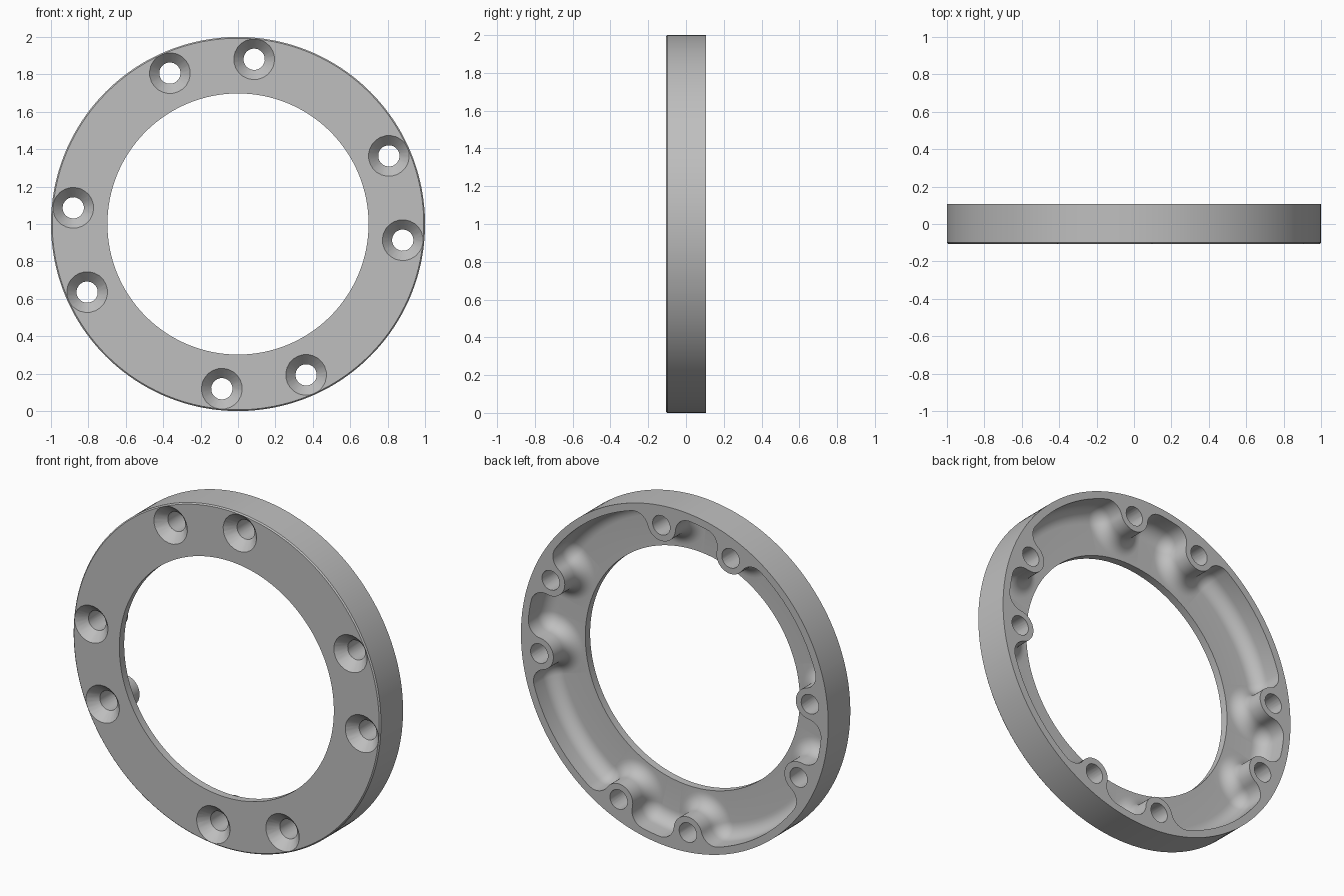
import bpy, bmesh
from math import sin, cos, pi, acos, atan2, hypot, radians

cube = bpy.data.objects.get("Cube")
if cube:
    bpy.data.objects.remove(cube, do_unlink=True)

# Main dimensions
OUTER, BORE, WALL = 1.0, 0.698, 0.957
HALF, PLATE = 0.106, 0.045
FLOOR = -HALF + PLATE
BOLT, BOSS, HOLE, SINK = 0.885, 0.092, 0.057, 0.108
NECK, FOOT = 0.085, 0.08          # fillets: boss to wall, wall to floor
BOSS_ANGLES = [radians(q * 90 + o) for q in range(4) for o in (-5.6, 24.3)]

grey = bpy.data.materials.new("grey metal")
grey.use_nodes = True
colour = (0.52, 0.52, 0.52, 1)
grey.diffuse_color = colour
grey.node_tree.nodes["Principled BSDF"].inputs["Base Color"].default_value = colour


def arc(centre, r, a0, a1, n):
    return [(centre[0] + r * cos(a0 + (a1 - a0) * i / n),
             centre[1] + r * sin(a0 + (a1 - a0) * i / n)) for i in range(n + 1)]


def polar(r, a):
    return (r * cos(a), r * sin(a))


def pocket_contour(d):
    """Inner edge of the wall with filleted bosses, moved into the pocket by d."""
    rf, reach = WALL - NECK, BOSS + NECK
    phi = acos((rf * rf + BOLT * BOLT - reach * reach) / (2 * rf * BOLT))
    f0 = polar(rf, -phi)
    psi = atan2(-f0[1], BOLT - f0[0])
    pts = []
    for i, a in enumerate(BOSS_ANGLES):
        pts += arc(polar(rf, a - phi), NECK - d, a - phi, a + psi, 10)
        pts += arc(polar(BOLT, a), BOSS + d, a + psi - pi, a - psi - pi, 20)[1:-1]
        pts += arc(polar(rf, a + phi), NECK - d, a - psi, a + phi, 10)
        nxt = BOSS_ANGLES[(i + 1) % 8] + (2 * pi if i == 7 else 0)
        n = 4 if i % 2 == 0 else 16
        pts += arc((0, 0), WALL - d, a + phi, nxt - phi, n)[1:-1]
    return pts


def circle_like(pts, r):
    return [(x * r / hypot(x, y), y * r / hypot(x, y)) for x, y in pts]


def make_object(name, bm):
    bmesh.ops.recalc_face_normals(bm, faces=bm.faces)
    me = bpy.data.meshes.new(name)
    bm.to_mesh(me)
    bm.free()
    ob = bpy.data.objects.new(name, me)
    bpy.context.collection.objects.link(ob)
    me.materials.append(grey)
    return ob


def bridge(bm, a, b):
    for i in range(len(a)):
        j = (i + 1) % len(a)
        bm.faces.new((a[i], a[j], b[j], b[i]))


# Flange body: rings lofted round the whole section
top, foot = pocket_contour(0), pocket_contour(FOOT)
rings = [(circle_like(foot, BORE), -HALF),
         (circle_like(top, OUTER - 0.007), -HALF),
         (circle_like(top, OUTER), -HALF + 0.007),
         (circle_like(top, OUTER), HALF),
         (top, HALF)]
for k in range(9):
    t = k / 8 * pi / 2
    rings.append((pocket_contour(FOOT * (1 - cos(t))), FLOOR + FOOT * (1 - sin(t))))
rings.append((circle_like(foot, BORE), FLOOR))

bm = bmesh.new()
loops = [[bm.verts.new((x, y, 1 + z)) for x, z in pts] for pts, y in rings]
for i in range(len(loops)):
    bridge(bm, loops[i], loops[(i + 1) % len(loops)])
flange = make_object("flange_ring", bm)

# Countersunk bolt holes
bm = bmesh.new()
section = [(SINK + 0.02, -HALF - 0.02), (HOLE, -HALF + 0.055), (HOLE, HALF + 0.05)]
for a in BOSS_ANGLES:
    cx, cz = polar(BOLT, a)
    cut = [[bm.verts.new((x, y, 1 + z)) for x, z in arc((cx, cz), r, a, a + 2 * pi, 24)[:-1]]
           for r, y in section]
    bridge(bm, cut[0], cut[1])
    bridge(bm, cut[1], cut[2])
    bm.faces.new(cut[0])
    bm.faces.new(cut[2])
cutter = make_object("bolt_hole_cutter", bm)
cutter.hide_render = True

bpy.ops.object.select_all(action='DESELECT')
flange.select_set(True)
bpy.context.view_layer.objects.active = flange
mod = flange.modifiers.new("bolt holes", 'BOOLEAN')
mod.operation = 'DIFFERENCE'
mod.solver = 'EXACT'
mod.object = cutter
bpy.ops.object.modifier_apply(modifier=mod.name)
bpy.data.objects.remove(cutter, do_unlink=True)
bpy.ops.object.shade_smooth_by_angle(angle=radians(30))
